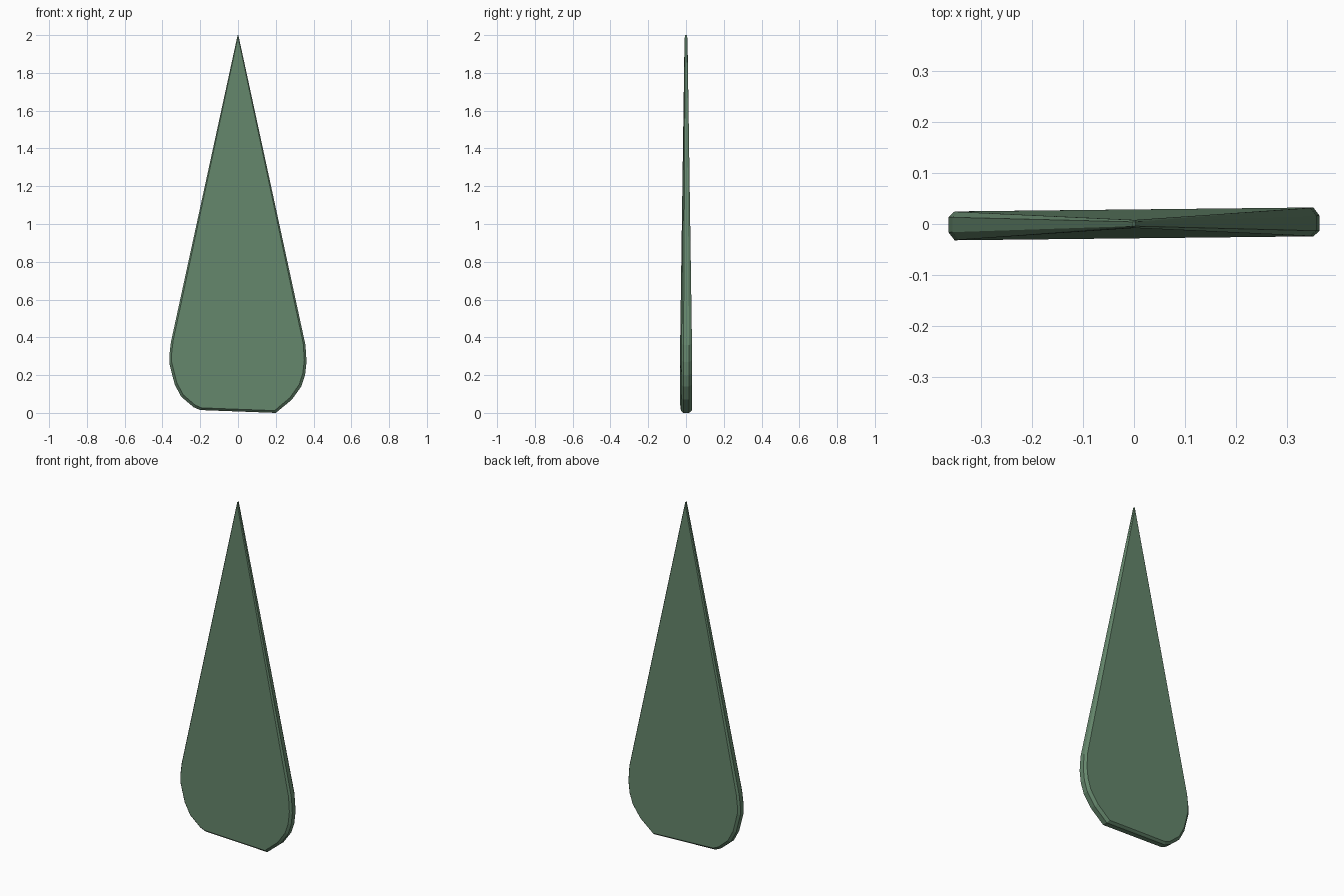
import bpy, bmesh, math

if "Cube" in bpy.data.objects:
    bpy.data.objects.remove(bpy.data.objects["Cube"])

# Teardrop outline seen from the front (x, z)
outline = [(0.002, 2.0), (0.357, 0.36), (0.363, 0.27), (0.355, 0.2), (0.335, 0.14),
           (0.285, 0.07), (0.2, 0.0), (-0.2, 0.015), (-0.235, 0.03), (-0.3, 0.085),
           (-0.335, 0.15), (-0.363, 0.26), (-0.363, 0.31), (-0.355, 0.375), (-0.002, 2.0)]


def ring(bm, inset, front, back, skew):
    """Add front and back copies of the outline, thinning towards the tip."""
    for x, z in outline:
        t = min(1.0, max(0.0, (z - 0.3) / 1.7))
        thin = 1 - 0.72 * t
        px = x * (1 - inset / 0.363)
        pz = z + inset * (1 - 2 * z / 2.0) * (1.0 if z < 1 else 1.6)
        for y in (front, back):
            bm.verts.new((px, y * thin + skew * px, pz))


# Blade: wide flat faces with a chamfered rim
bm = bmesh.new()
ring(bm, 0.0, -0.015, 0.015, 0.004)
ring(bm, 0.012, -0.028, 0.0285, 0.011)
hull = bmesh.ops.convex_hull(bm, input=bm.verts)
loose = [v for v in bm.verts if not v.link_faces]
bmesh.ops.delete(bm, geom=loose, context='VERTS')
bmesh.ops.dissolve_limit(bm, angle_limit=math.radians(1), verts=bm.verts, edges=bm.edges)
bmesh.ops.recalc_face_normals(bm, faces=bm.faces)
mesh = bpy.data.meshes.new("blade")
bm.to_mesh(mesh)
bm.free()
blade = bpy.data.objects.new("blade", mesh)
bpy.context.collection.objects.link(blade)

# Green material
green = bpy.data.materials.new("green")
green.diffuse_color = (0.13, 0.24, 0.15, 1)
green.use_nodes = True
green.node_tree.nodes["Principled BSDF"].inputs["Base Color"].default_value = green.diffuse_color
mesh.materials.append(green)
